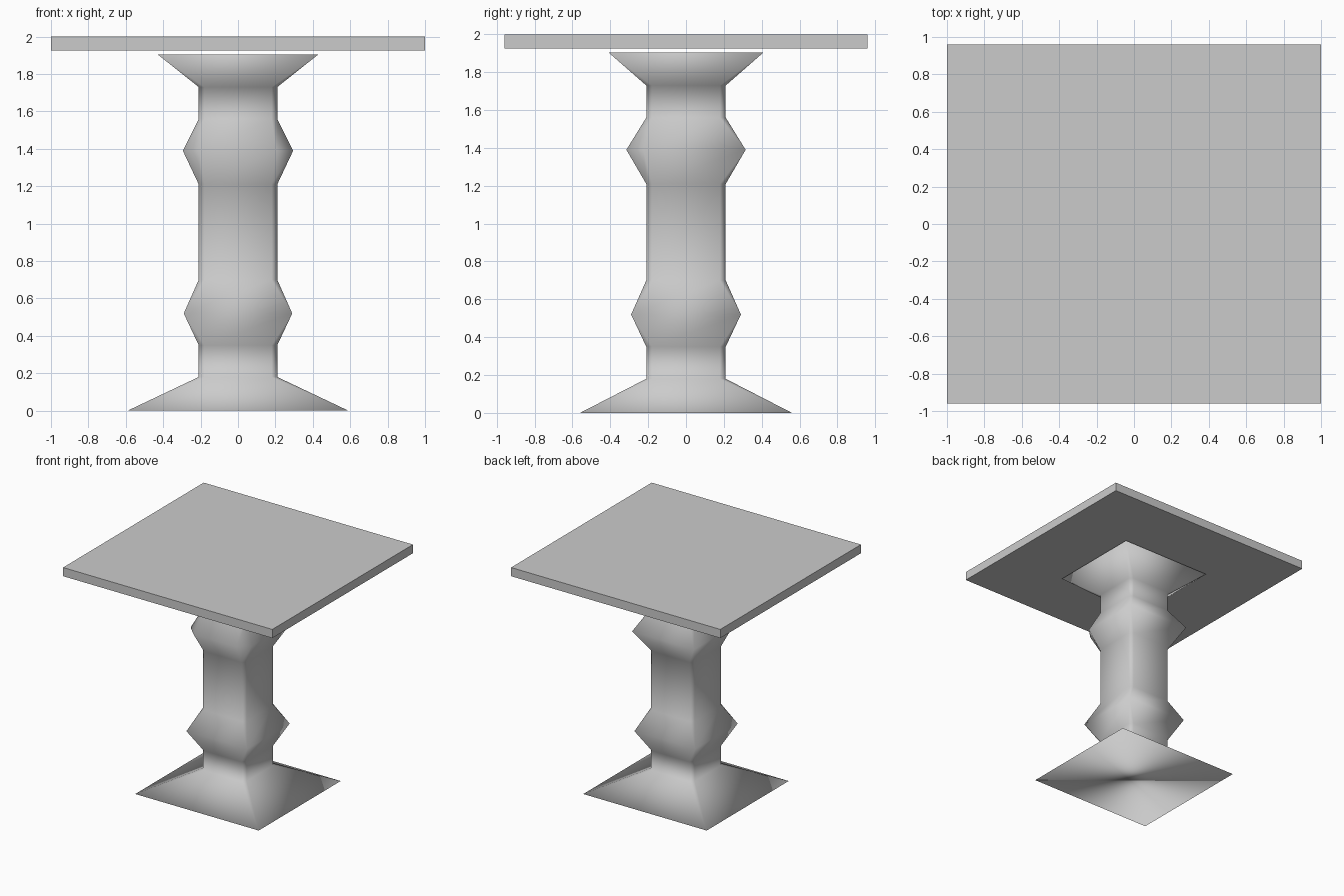
import bpy, bmesh

if "Cube" in bpy.data.objects:
    bpy.data.objects.remove(bpy.data.objects["Cube"])

# Pedestal rings: z, half width x, half depth y, back corner chamfer, front corner chamfer
RINGS = [
    (0.00, 0.59, 0.56, 0.0, 0.0),
    (0.18, 0.21, 0.21, 0.03, 0.03),
    (0.35, 0.21, 0.21, 0.03, 0.03),
    (0.52, 0.29, 0.29, 0.0, 0.0),
    (0.70, 0.21, 0.21, 0.03, 0.03),
    (1.21, 0.21, 0.21, 0.03, 0.03),
    (1.39, 0.295, 0.315, 0.0, 0.09),
    (1.56, 0.21, 0.21, 0.03, 0.03),
    (1.73, 0.21, 0.21, 0.03, 0.03),
    (1.905, 0.43, 0.41, 0.0, 0.0),
]


def make_object(name, bm):
    bmesh.ops.recalc_face_normals(bm, faces=bm.faces)
    mesh = bpy.data.meshes.new(name)
    bm.to_mesh(mesh)
    bm.free()
    obj = bpy.data.objects.new(name, mesh)
    bpy.context.collection.objects.link(obj)
    return obj


def ring_points(z, x, y, back, front):
    f, b = front, back
    return [(-x, -y + f, z), (-x + f, -y, z), (x - f, -y, z), (x, -y + f, z),
            (x, y - b, z), (x - b, y, z), (-x + b, y, z), (-x, y - b, z)]


# Turned square pedestal, lofted through the rings and capped
bm = bmesh.new()
loops = [[bm.verts.new(p) for p in ring_points(*r)] for r in RINGS]
for low, high in zip(loops, loops[1:]):
    for i in range(8):
        j = (i + 1) % 8
        bm.faces.new((low[i], low[j], high[j], high[i]))
bm.faces.new(loops[0][::-1])
bm.faces.new(loops[-1])
bmesh.ops.remove_doubles(bm, verts=bm.verts, dist=0.0005)
for face in bm.faces:
    face.smooth = True
make_object("pedestal", bm)

# Flat table top, floating just above the pedestal
bm = bmesh.new()
bmesh.ops.create_cube(bm, size=1)
bmesh.ops.scale(bm, vec=(2.0, 1.92, 0.075), verts=bm.verts)
bmesh.ops.translate(bm, vec=(0, 0, 1.9625), verts=bm.verts)
make_object("table_top", bm)
